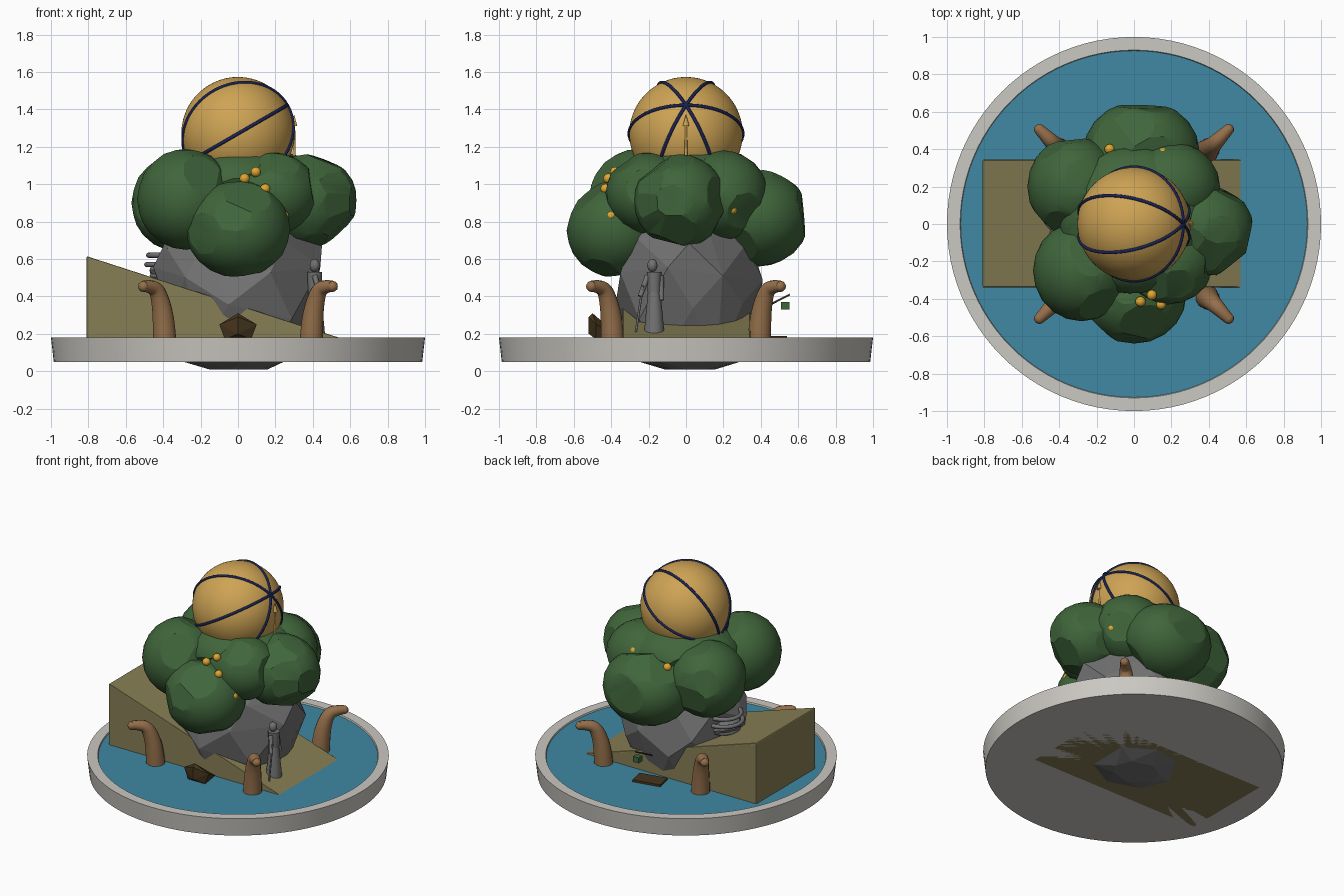
import bpy, bmesh, math, random
from mathutils import Vector, Matrix

if "Cube" in bpy.data.objects:
    bpy.data.objects.remove(bpy.data.objects["Cube"])
random.seed(4)


def material(name, *rgb):
    m = bpy.data.materials.new(name)
    m.use_nodes = True
    m.diffuse_color = (*rgb, 1)
    m.node_tree.nodes["Principled BSDF"].inputs["Base Color"].default_value = (*rgb, 1)
    return m


concrete = material("pale concrete", .6, .58, .54)
water = material("water blue", .05, .25, .37)
leaf = material("leaf green", .05, .13, .043)
stone = material("grey stone", .17, .17, .17)
sand = material("sandy olive", .24, .21, .09)
gold = material("ball gold", .62, .37, .09)
horn_brown = material("horn brown", .3, .16, .07)
navy = material("navy", .01, .016, .09)
dark_wood = material("dark wood", .06, .035, .012)
fruit_yellow = material("fruit yellow", .75, .38, .03)


def finish(name, bm, mat, angle=None):
    bmesh.ops.recalc_face_normals(bm, faces=bm.faces)
    me = bpy.data.meshes.new(name)
    bm.to_mesh(me)
    bm.free()
    me.materials.append(mat)
    ob = bpy.data.objects.new(name, me)
    bpy.context.collection.objects.link(ob)
    if angle:
        bpy.ops.object.select_all(action="DESELECT")
        ob.select_set(True)
        bpy.context.view_layer.objects.active = ob
        bpy.ops.object.shade_smooth_by_angle(angle=math.radians(angle))
    return ob


def ball(name, center, radii, mat, detail=3, cuts=0, depth=.87):
    """Ellipsoid, optionally with random flat slices taken off."""
    bm = bmesh.new()
    bmesh.ops.create_icosphere(bm, subdivisions=detail, radius=1)
    for _ in range(cuts):
        n = Vector([random.gauss(0, 1) for _ in range(3)]).normalized()
        bmesh.ops.bisect_plane(bm, geom=bm.verts[:] + bm.edges[:] + bm.faces[:],
                               plane_co=n * random.uniform(depth, depth + .06),
                               plane_no=n, clear_outer=True)
        bmesh.ops.holes_fill(bm, edges=[e for e in bm.edges if e.is_boundary])
    bm.transform(Matrix.Translation(center) @ Matrix.Diagonal((*radii, 1)))
    return finish(name, bm, mat, 20 if cuts else 40)


def lathe(name, profile, mat, steps=96):
    bm = bmesh.new()
    vs = [bm.verts.new((r, 0, z)) for r, z in profile]
    es = [bm.edges.new(p) for p in zip(vs, vs[1:])]
    bmesh.ops.spin(bm, geom=vs + es, cent=(0, 0, 0), axis=(0, 0, 1),
                   angle=math.tau, steps=steps)
    bmesh.ops.remove_doubles(bm, verts=bm.verts, dist=1e-4)
    return finish(name, bm, mat, 30)


def hull(name, points, mat):
    bm = bmesh.new()
    for p in points:
        bm.verts.new(p)
    out = bmesh.ops.convex_hull(bm, input=bm.verts)
    bmesh.ops.delete(bm, geom=list({g for g in out["geom_interior"] + out["geom_unused"]
                                    if isinstance(g, bmesh.types.BMVert)}), context="VERTS")
    return finish(name, bm, mat)


def rod(name, a, b, r1, r2, mat, sides=10):
    a, b = Vector(a), Vector(b)
    bm = bmesh.new()
    bmesh.ops.create_cone(bm, cap_ends=True, segments=sides, radius1=r1, radius2=r2,
                          depth=(b - a).length)
    turn = (b - a).to_track_quat("Z", "Y").to_matrix().to_4x4()
    bm.transform(Matrix.Translation((a + b) / 2) @ turn)
    return finish(name, bm, mat, 40)


def box(name, center, size, mat, tilt=0):
    bm = bmesh.new()
    bmesh.ops.create_cube(bm, size=1)
    bm.transform(Matrix.Translation(center) @ Matrix.Rotation(tilt, 4, "Z")
                 @ Matrix.Diagonal((*size, 1)))
    return finish(name, bm, mat)


def tube(name, path, radius, mat, cyclic=False):
    """Curve tube; every path item is (x, y, z, radius factor)."""
    cu = bpy.data.curves.new(name, "CURVE")
    cu.dimensions = "3D"
    cu.bevel_depth = radius
    cu.bevel_resolution = 4
    cu.use_fill_caps = True
    sp = cu.splines.new("POLY" if cyclic else "NURBS")
    sp.points.add(len(path) - 1)
    for p, (x, y, z, f) in zip(sp.points, path):
        p.co = (x, y, z, 1)
        p.radius = f
    sp.use_cyclic_u = cyclic
    if not cyclic:
        sp.use_endpoint_u = True
        sp.order_u = 3
    cu.materials.append(mat)
    ob = bpy.data.objects.new(name, cu)
    bpy.context.collection.objects.link(ob)


# Round basin and water
lathe("basin", [(0, .05), (.985, .05), (1, .18), (.93, .18), (.925, .165), (0, .165)], concrete)
lathe("water", [(0, .17), (.927, .17), (.927, .166), (0, .166)], water)

# Sloping ramp
ramp = hull("ramp", [(x, y, z) for y in (-.34, .345)
                     for x, z in ((-.81, .05), (-.81, .615), (.585, .165), (.585, .05))], sand)
bev = ramp.modifiers.new("soft edges", "BEVEL")
bev.width = .008
bev.segments = 2

# Central boulder
rock_points = []
for i, (z, rx, ry) in enumerate([(.01, .16, .14), (.05, .29, .27), (.32, .39, .4),
                                 (.52, .46, .4), (.7, .45, .33), (.9, .3, .25)]):
    for k in range(7):
        a = math.tau * (k + i * .5) / 7 + random.uniform(-.2, .2)
        rock_points.append((rx * math.cos(a), ry * math.sin(a) + .02,
                            z + (random.uniform(-.05, .05) if i > 1 else 0)))
hull("boulder", rock_points, stone)

# Foliage clumps
clumps = {
    "front": ((0, -.38, .76), (.28, .26, .26)),
    "front_left": ((-.28, -.25, .92), (.26, .27, .27)),
    "back_left": ((-.32, .2, .9), (.25, .27, .26)),
    "back": ((.04, .39, .82), (.31, .27, .26)),
    "right": ((.37, -.03, .91), (.27, .25, .25)),
    "front_right": ((.18, -.2, .95), (.25, .23, .22)),
    "back_right": ((.2, .2, .94), (.26, .24, .24)),
    "top": ((0, .02, 1), (.4, .4, .22)),
}
for name, (c, r) in clumps.items():
    ball("foliage_" + name, c, r, leaf, cuts=14 if name == "right" else 8)

# Fruit
for p in [(.035, -.415, 1.03), (.095, -.38, 1.065), (.145, -.43, .975), (.285, -.34, .975),
          (.245, -.4, .83), (.4, .245, .865), (.155, .38, 1.05), (-.13, .4, 1.01)]:
    ball("fruit", p, (.028,) * 3, fruit_yellow, 2)

# Large ball with three bands crossing on a tilted axis
center = Vector((0, 0, 1.27))
ball("large_ball", center, (.303,) * 3, gold, 5)
axis = Vector((math.cos(math.pi / 6), 0, .5))
for k in range(3):
    side = Matrix.Rotation(math.pi * k / 3, 3, axis) @ Vector((0, 1, 0))
    ring = [center + .304 * (axis * math.cos(t) + side * math.sin(t))
            for t in (math.tau * i / 64 for i in range(64))]
    tube("ball_band", [(*p, 1) for p in ring], .009, navy, True)

# Small spire beside the ball
rod("spire_post", (.3, 0, 1.15), (.3, 0, 1.32), .008, .006, gold)
rod("spire_tip", (.3, 0, 1.31), (.3, 0, 1.37), .018, .001, gold)

# Four curved horns
for sx in (-1, 1):
    for sy in (-1, 1):
        tube("horn", [(sx * d, sy * d, z, f) for d, z, f in
                      ((.39, .12, 1), (.395, .25, .95), (.41, .36, .8),
                       (.435, .44, .65), (.48, .455, .52), (.505, .455, .45))], .065, horn_brown)
        ball("horn_tip", (sx * .505, sy * .505, .453), (.03,) * 3, horn_brown, 2)

# Robed statue with a staff
sx, sy = .41, -.17
rod("statue_robe", (sx, sy, .2), (sx, sy, .43), .055, .033, stone, 12)
rod("statue_chest", (sx, sy, .42), (sx, sy, .53), .035, .04, stone, 12)
ball("statue_head", (sx, sy - .01, .565), (.028, .028, .036), stone, 2)
rod("statue_arm", (sx, sy - .035, .51), (sx + .03, sy - .075, .4), .016, .013, stone)
rod("statue_arm", (sx, sy + .035, .51), (sx + .02, sy + .04, .38), .016, .013, stone)
rod("statue_staff", (sx + .03, sy - .06, .46), (sx + .03, sy - .1, .2), .006, .006, stone)

# Carved stone ledge on the ramp
ball("carved_ledge", (-.35, .08, .54), (.13, .13, .06), stone, 2, 4)
for z, w in ((.51, .1), (.57, .13), (.62, .12)):
    tube("carved_ridge", [(-.36 + w * math.cos(a), .08 + w * math.sin(a), z, 1)
                          for a in (math.pi * i / 8 + math.pi / 2 for i in range(9))], .014, stone)

# Wooden hull at the front, raft and hanging crate at the back
hull("wooden_hull", [(-.1, -.48, .25), (0, -.5, .31), (.1, -.48, .25), (.07, -.48, .17),
                     (-.07, -.48, .17), (-.06, -.35, .18), (.06, -.35, .18),
                     (0, -.52, .2), (0, -.52, .29)], dark_wood)
box("raft", (-.03, .46, .182), (.2, .12, .015), dark_wood, .2)
box("crate", (.02, .53, .35), (.045, .045, .04), leaf)
rod("crate_pole", (.02, .36, .31), (.02, .555, .41), .005, .005, dark_wood)
